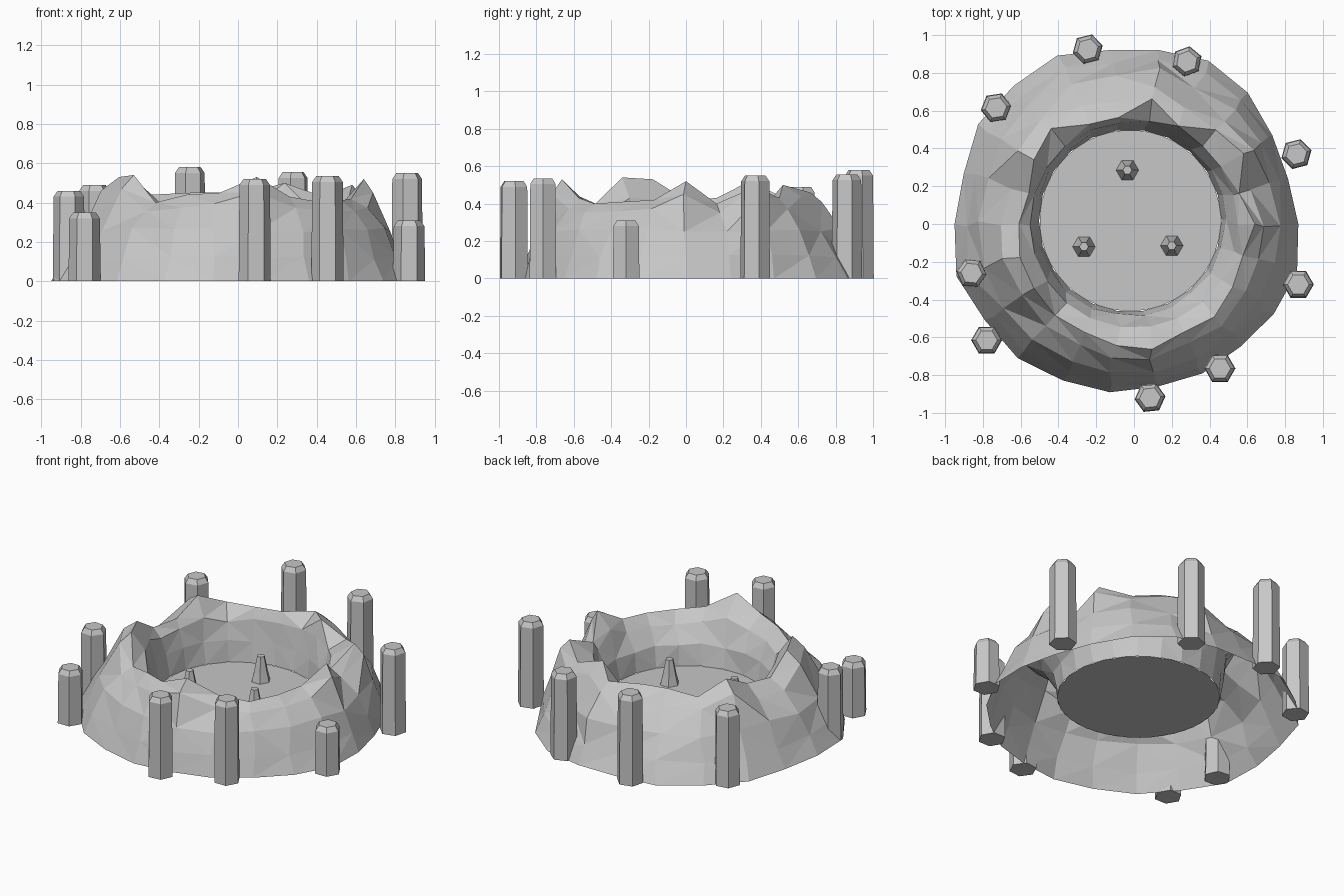
import bpy, bmesh, random
from math import cos, sin, tau

cube = bpy.data.objects.get("Cube")
if cube:
    bpy.data.objects.remove(cube, do_unlink=True)

random.seed(4)

stone = bpy.data.materials.new("grey_stone")
stone.use_nodes = True
colour = (0.57, 0.57, 0.57, 1)
stone.diffuse_color = colour
stone.node_tree.nodes["Principled BSDF"].inputs["Base Color"].default_value = colour


def finish(bm, name, location=(0, 0, 0)):
    """Turn a bmesh into a flat shaded stone object."""
    mesh = bpy.data.meshes.new(name)
    bm.to_mesh(mesh)
    bm.free()
    mesh.materials.append(stone)
    obj = bpy.data.objects.new(name, mesh)
    obj.location = location
    bpy.context.collection.objects.link(obj)
    return obj


def bridge(bm, lower, upper):
    """Join two vertex loops with a band of quads."""
    count = len(lower)
    for i in range(count):
        j = (i + 1) % count
        bm.faces.new((lower[i], lower[j], upper[j], upper[i]))


def hex_column(name, location, profile, turn):
    """Six-sided closed column from (radius, height) pairs."""
    bm = bmesh.new()
    loops = [[bm.verts.new((r * cos(turn + tau * i / 6), r * sin(turn + tau * i / 6), z))
              for i in range(6)] for r, z in profile]
    for lower, upper in zip(loops, loops[1:]):
        bridge(bm, lower, upper)
    bm.faces.new(loops[-1])
    bm.faces.new(list(reversed(loops[0])))
    return finish(bm, name, location)


def jitter(amount):
    return random.uniform(-amount, amount)


# Crater wall: base radius, crest radius and crest height around the ring
base_radius = [.87, .85, .87, .92, .95, .93, .93, .98, .97, .98, .94,
               .95, .98, .94, .94, .91, .90, .87, .87, .86, .88, .90]
crest_radius = [.64, .58, .69, .66, .57, .67, .57, .58, .67, .63, .58,
                .61, .63, .63, .64, .63, .65, .67, .63, .65, .62, .60]
crest_height = [.52, .40, .49, .43, .50, .46, .45, .45, .44, .52, .43,
                .42, .53, .54, .40, .44, .45, .53, .43, .40, .41, .42]
segments = len(base_radius)
floor_height = 0.12
floor_radius = 0.483
floor_x, floor_y = -0.02, 0.018

bm = bmesh.new()
rings = [[] for _ in range(7)]
for i, (base, crest, height) in enumerate(zip(base_radius, crest_radius, crest_height)):
    angle = tau * i / segments
    gap = base - crest
    # radius, height and how far the point may stray around the ring
    outside = [
        (base, 0, 0),
        (base - gap * 0.18 + jitter(.008), floor_height + jitter(.01), .02),
        (base - gap * 0.40 + jitter(.012), 0.26 + jitter(.015), .03),
        (crest + gap * 0.25 + jitter(.012), height * 0.87 + jitter(.012), .03),
        (crest, height, 0),
    ]
    inside = [
        (min(crest - .03, .55), height * .5 + .15 + jitter(.01), .02),
        (floor_radius + .02 + jitter(.008), .25 + jitter(.01), .02),
    ]
    for ring, (radius, z, stray) in zip(rings, outside + inside):
        a = angle + jitter(stray)
        ring.append(bm.verts.new((radius * cos(a), radius * sin(a), z)))
    rings[-1][-1].co.x += floor_x
    rings[-1][-1].co.y += floor_y
rings.append([bm.verts.new((floor_x + floor_radius * cos(tau * i / segments),
                            floor_y + floor_radius * sin(tau * i / segments),
                            floor_height)) for i in range(segments)])
for lower, upper in zip(rings, rings[1:]):
    bridge(bm, lower, upper)
bmesh.ops.triangulate(bm, faces=bm.faces[:], quad_method='SHORT_EDGE')
finish(bm, "crater_wall")

# Crater floor
bm = bmesh.new()
bmesh.ops.create_circle(bm, cap_ends=True, segments=segments, radius=floor_radius)
finish(bm, "crater_floor", (floor_x, floor_y, floor_height))

# Standing stones around the crater: x, y, height, turn
stones = [(-.245, .925, .58, .25), (.28, .86, .555, .35), (-.73, .615, .49, .15),
          (.86, .37, .55, .25), (-.86, -.26, .46, -.1), (-.78, -.615, .35, 0),
          (.87, -.32, .31, 0), (.455, -.765, .535, 0), (.085, -.92, .52, .1)]
for n, (x, y, height, turn) in enumerate(stones, 1):
    profile = [(.082, 0), (.078, height - .03), (.057, height)]
    hex_column(f"standing_stone_{n}", (x, y, 0), profile, turn)

# Small spikes on the crater floor
for n, (x, y) in enumerate([(-.035, .285), (-.265, -.12), (.2, -.115)], 1):
    hex_column(f"floor_spike_{n}", (x, y, floor_height),
               [(.06, 0), (.045, .06), (.024, .16)], 0)
